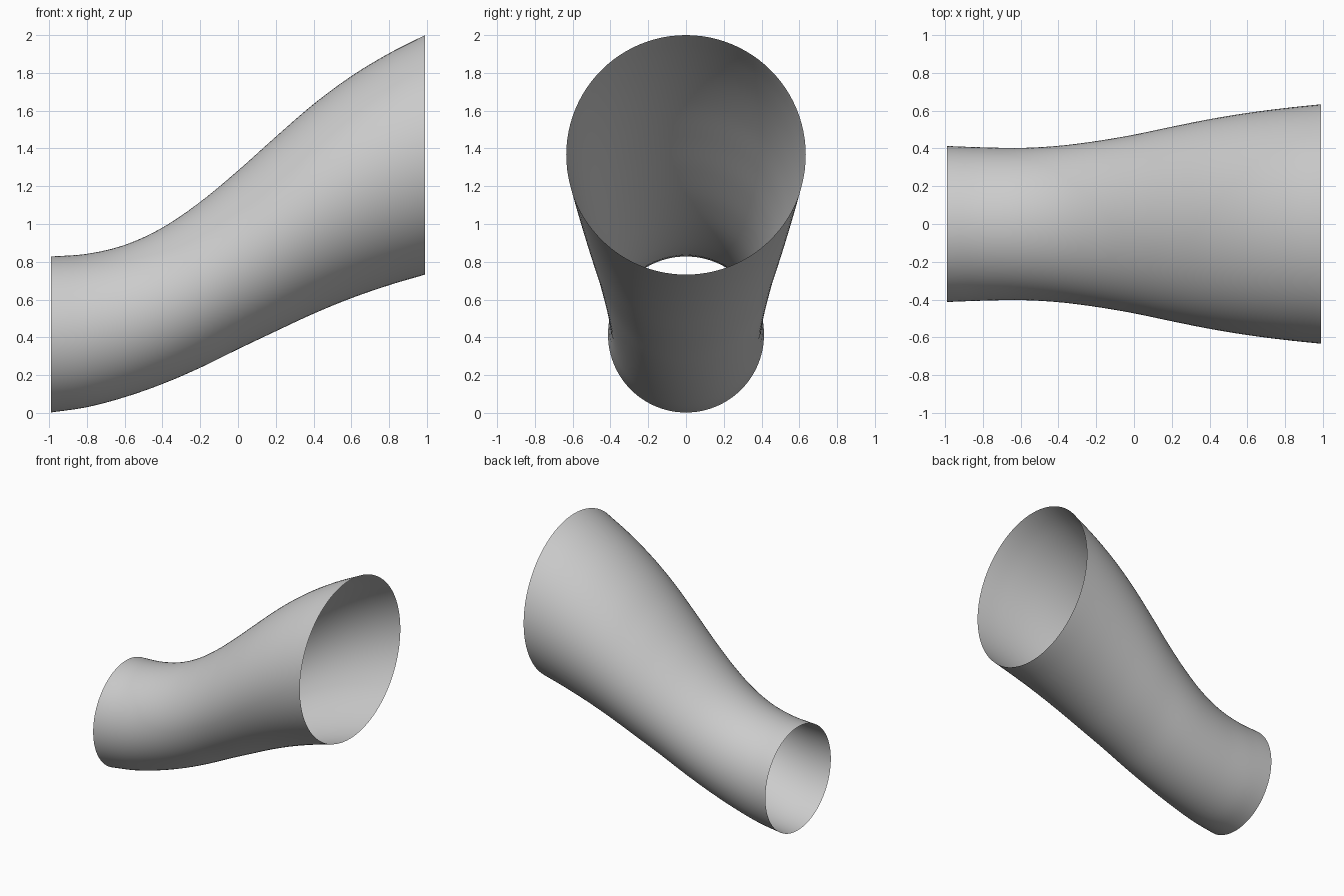
import bpy
import bmesh
import math
from mathutils import Vector

cube = bpy.data.objects.get("Cube")
if cube:
    bpy.data.objects.remove(cube, do_unlink=True)

SIDES = 96
STEPS = 6

# Stations along the duct: x, centre height, radius
STATIONS = [Vector(p) for p in (
    (-0.99, 0.415, 0.413), (-0.8, 0.436, 0.406), (-0.6, 0.486, 0.403),
    (-0.4, 0.567, 0.414), (-0.2, 0.678, 0.439), (0, 0.81, 0.473),
    (0.2, 0.947, 0.515), (0.4, 1.08, 0.555), (0.6, 1.195, 0.588),
    (0.8, 1.29, 0.614), (0.99, 1.366, 0.634))]


def smooth_path(points, steps):
    """Catmull-Rom interpolation through the points."""
    ext = [2 * points[0] - points[1], *points, 2 * points[-1] - points[-2]]
    path = []
    for a, b, c, d in zip(ext, ext[1:], ext[2:], ext[3:]):
        for i in range(steps):
            t = i / steps
            path.append(b + 0.5 * t * (c - a + t * (2 * a - 5 * b + 4 * c - d
                                                    + t * (3 * (b - c) + d - a))))
    return path + [points[-1]]


def ring(bm, station):
    """Upright circle facing along x."""
    x, z, r = station
    angles = [2 * math.pi * i / SIDES for i in range(SIDES)]
    return [bm.verts.new((x, r * math.cos(a), z + r * math.sin(a))) for a in angles]


# Duct wall: open at both ends, a single sheet facing outward
bm = bmesh.new()
rings = [ring(bm, s) for s in smooth_path(STATIONS, STEPS)]
for lower, upper in zip(rings, rings[1:]):
    for i in range(SIDES):
        j = (i + 1) % SIDES
        bm.faces.new((lower[i], lower[j], upper[j], upper[i])).smooth = True
mesh = bpy.data.meshes.new("duct_wall")
bm.to_mesh(mesh)
bm.free()
duct = bpy.data.objects.new("duct_wall", mesh)
bpy.context.collection.objects.link(duct)

# Plain grey
grey = bpy.data.materials.new("plain_grey")
grey.use_nodes = True
colour = (0.6, 0.6, 0.6, 1)
grey.diffuse_color = colour
grey.node_tree.nodes["Principled BSDF"].inputs["Base Color"].default_value = colour
mesh.materials.append(grey)
